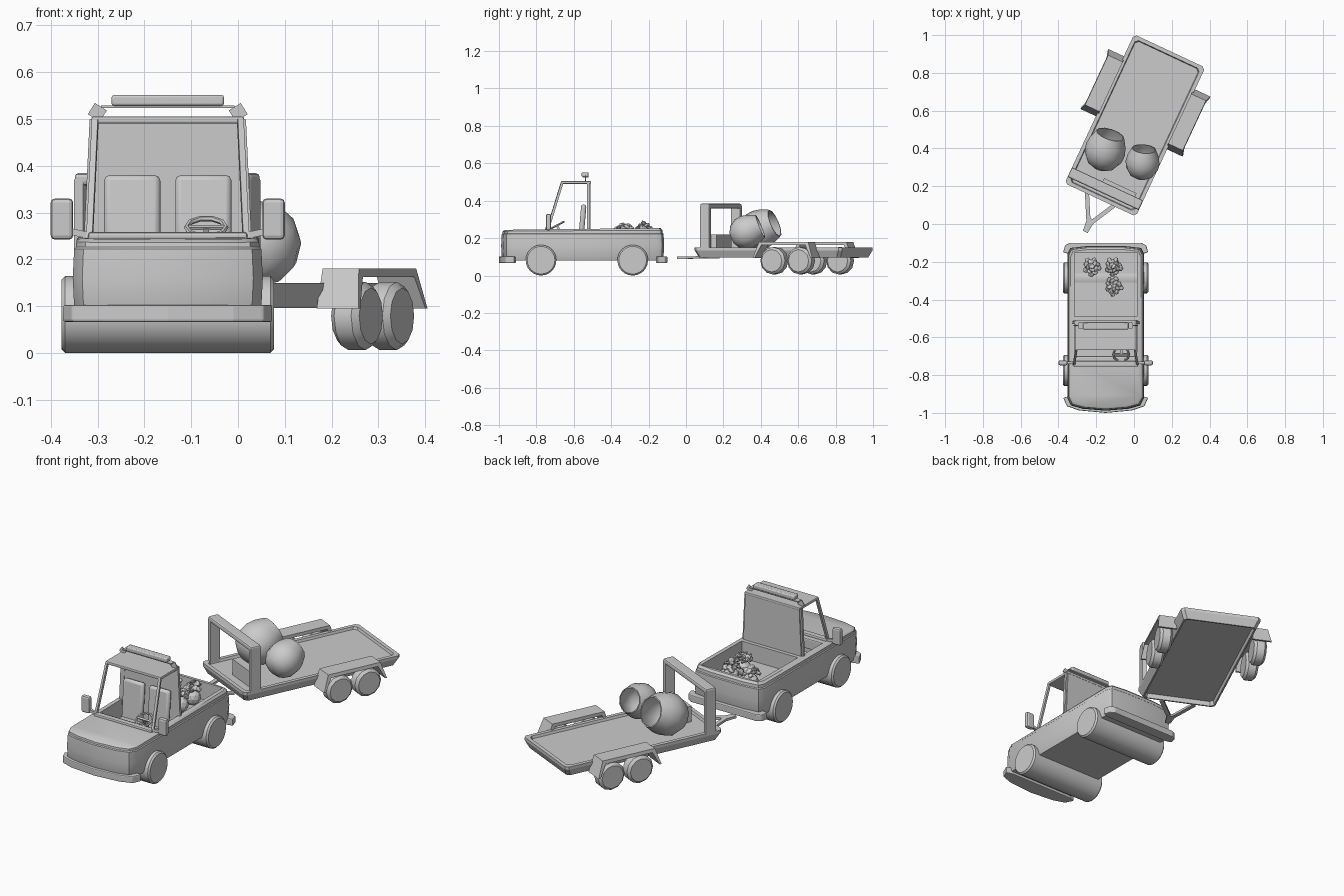
import bpy, bmesh, math, random
from mathutils import Vector, Matrix

if "Cube" in bpy.data.objects:
    bpy.data.objects.remove(bpy.data.objects["Cube"])

random.seed(4)
gray = bpy.data.materials.new("light gray")
gray.diffuse_color = (0.6, 0.6, 0.6, 1)
gray.use_nodes = True
gray.node_tree.nodes["Principled BSDF"].inputs["Base Color"].default_value = gray.diffuse_color

TRUCK = Matrix.Translation((-0.15, 0, 0))
TRAILER = Matrix.Translation((0.005, 0.522, 0)) @ Matrix.Rotation(math.radians(-25), 4, 'Z')


def finish(name, bm, frame, bevel=0, smooth=False):
    bmesh.ops.recalc_face_normals(bm, faces=bm.faces[:])
    bm.transform(frame)
    me = bpy.data.meshes.new(name)
    bm.to_mesh(me)
    bm.free()
    me.materials.append(gray)
    ob = bpy.data.objects.new(name, me)
    bpy.context.collection.objects.link(ob)
    if bevel:
        m = ob.modifiers.new("bevel", 'BEVEL')
        m.width, m.segments, m.limit_method = bevel, 2, 'ANGLE'
    if smooth:
        bpy.ops.object.select_all(action='DESELECT')
        ob.select_set(True)
        bpy.context.view_layer.objects.active = ob
        bpy.ops.object.shade_smooth_by_angle(angle=math.radians(35))
    return ob


def loft(name, rings, frame, closed=False, **kw):
    """Skin a list of equal-length rings; cap the ends, or join them when closed."""
    bm = bmesh.new()
    vs = [[bm.verts.new(p) for p in r] for r in rings]
    n = len(vs[0])
    for a, b in zip(vs, vs[1:] + (vs[:1] if closed else [])):
        for i in range(n):
            bm.faces.new((a[i], a[(i + 1) % n], b[(i + 1) % n], b[i]))
    if not closed:
        bm.faces.new(vs[0])
        bm.faces.new(vs[-1])
    return finish(name, bm, frame, **kw)


def box(name, x, y, z, frame, **kw):
    rect = [(x[0], y[0]), (x[1], y[0]), (x[1], y[1]), (x[0], y[1])]
    return loft(name, [[(a, b, c) for a, b in rect] for c in z], frame, **kw)


def beam(name, p, q, w, d, frame, **kw):
    """Rectangular bar between two points."""
    p, q = Vector(p), Vector(q)
    rot = (q - p).to_track_quat('Z', 'Y').to_matrix().to_4x4()
    return box(name, (-w / 2, w / 2), (-d / 2, d / 2), (0, (q - p).length),
               frame @ Matrix.Translation(p) @ rot, **kw)


def mirrored(half):
    return half + [(-x, y) for x, y in reversed(half) if abs(x) > 1e-5]


def wheel(name, x0, x1, y, z, r, sides, frame, chamfer):
    prof = [(x0, r - chamfer), (x0 + chamfer, r), (x1 - chamfer, r), (x1, r - chamfer)]
    rings = [[(x, y + q * math.cos(2 * math.pi * i / sides), z + q * math.sin(2 * math.pi * i / sides))
              for i in range(sides)] for x, q in prof]
    return loft(name, rings, frame, smooth=True)


def cut(target, cutter):
    cutter.hide_render = True
    cutter.hide_set(True)
    m = target.modifiers.new("cut", 'BOOLEAN')
    m.operation, m.object, m.solver = 'DIFFERENCE', cutter, 'EXACT'


# ---- Truck body: curved ends, belt step and gently sloping hood ----
outline = mirrored([(0, -.985), (.12, -.975), (.18, -.958), (.2, -.92), (.2, -.16), (.185, -.13), (.1, -.12)])


def body_ring(s, z, slope=0):
    out = []
    for x, y in outline:
        h = z - slope * max(0, -.75 - y) / .23
        out.append((x * s, -.55 + (y + .55) * (1 - (1 - s) * .5), h))
    return out


body = loft("truck_body", [body_ring(.97, .08), body_ring(1, .1), body_ring(1.015, .16),
                           body_ring(1, .222), body_ring(.98, .226), body_ring(.975, .242, .006),
                           body_ring(.93, .253, .01)], TRUCK, smooth=True)
cut(body, box("cargo_cutter", (-.165, .165), (-.49, -.15), (.16, .4), TRUCK))
cut(body, box("cabin_cutter", (-.165, .165), (-.735, -.525), (.13, .4), TRUCK))

# ---- Bumpers ----
front = mirrored([(0, -1.0), (.14, -.987), (.205, -.965), (.225, -.92), (.19, -.91)])
rear = mirrored([(0, -.1), (.19, -.1), (.215, -.113), (.225, -.15), (.19, -.16)])
for name, pts in (("front_bumper", front), ("rear_bumper", rear)):
    loft(name, [[(x, y, z) for x, y in pts] for z in (.066, .103)], TRUCK, bevel=.005)

# ---- Full-width truck wheels ----
for name, y in (("front_wheels", -.775), ("rear_wheels", -.285)):
    wheel(name, -.227, .227, y, .082, .082, 24, TRUCK, .008)

# ---- Cab: rear wall, windshield frame, roof ----
wall = [(-.17, .16), (.17, .16), (.17, .25), (.158, .5), (-.158, .5), (-.17, .25)]
loft("cab_rear_wall", [[(x, y, z) for x, z in wall] for y in (-.526, -.51)], TRUCK)
box("roof", (-.163, .163), (-.668, -.508), (.49, .505), TRUCK, bevel=.004)
box("cowl", (-.17, .17), (-.755, -.725), (.235, .258), TRUCK, bevel=.006)
box("dashboard", (-.165, .165), (-.735, -.7), (.19, .245), TRUCK, bevel=.006)
for s, side in ((-1, "left"), (1, "right")):
    beam(side + "_windshield_pillar", (s * .167, -.74, .245), (s * .155, -.662, .498), .013, .013, TRUCK)
    beam(side + "_rear_pillar", (s * .167, -.522, .245), (s * .155, -.522, .498), .013, .024, TRUCK)
    beam(side + "_roof_rail", (s * .158, -.537, .502), (s * .143, -.537, .526), .005, .03, TRUCK)
    # Side mirror with its arm
    box(side + "_mirror", sorted((s * .202, s * .25)), (-.748, -.722), (.242, .33), TRUCK, bevel=.009)
    beam(side + "_mirror_arm", (s * .165, -.735, .25), (s * .21, -.735, .26), .014, .014, TRUCK)
    # Seat back and cushion
    x = s * .076
    box(side + "_seat_back", (-.06, .06), (-.014, .014), (-.16, .07),
        TRUCK @ Matrix.Translation((x, -.552, .31)) @ Matrix.Rotation(math.radians(-5), 4, 'X'),
        bevel=.012, smooth=True)
    box(side + "_seat_cushion", (x - .06, x + .06), (-.645, -.55), (.13, .185), TRUCK, bevel=.012)
beam("roof_rail_bar", (-.143, -.537, .526), (.143, -.537, .526), .03, .005, TRUCK)
box("roof_light_bar", (-.12, .12), (-.558, -.52), (.528, .551), TRUCK, bevel=.005, smooth=True)

# ---- Steering wheel ----
steer = TRUCK @ Matrix.Translation((.082, -.69, .268)) @ Matrix.Rotation(math.radians(28), 4, 'X')
rings = []
for i in range(10):
    a = 2 * math.pi * i / 10
    rings.append([((.042 + .006 * math.cos(b)) * math.cos(a), (.042 + .006 * math.cos(b)) * math.sin(a),
                   .006 * math.sin(b)) for b in (k * math.pi / 3 for k in range(6))])
loft("steering_wheel", rings, steer, closed=True, smooth=True)
beam("steering_spoke", (-.04, 0, 0), (.04, 0, 0), .01, .006, steer)
beam("steering_column", (0, 0, 0), (0, 0, -.06), .012, .012, steer)

# ---- Leafy clumps in the cargo bed: rounded base with a spreading crown ----
for n, (cx, cy) in enumerate([(-.222, -.225), (-.108, -.225), (-.108, -.328)]):
    bm = bmesh.new()
    bmesh.ops.create_icosphere(bm, subdivisions=2, radius=.04, matrix=Matrix.Translation((cx, cy, .2)))
    for i in range(16):
        a, r = i * 2.4, .042 * math.sqrt(i / 16)
        p = Matrix.Translation((cx + r * math.cos(a), cy + r * math.sin(a),
                                .276 - r * .7 + random.uniform(-.006, .006)))
        tilt = Matrix.Rotation(random.uniform(-.7, .7), 4, 'X') @ Matrix.Rotation(random.uniform(-.7, .7), 4, 'Y')
        bmesh.ops.create_icosphere(bm, subdivisions=1, radius=random.uniform(.016, .02),
                                   matrix=p @ tilt @ Matrix.Diagonal((1, 1, .5, 1)))
    finish("leafy_clump_%d" % (n + 1), bm, Matrix())

# ---- Trailer deck with raised rim and recessed underside ----


def deck_ring(inset, z):
    w, h, c = .208 - inset, .435 - inset, .015
    return [(sx * x, sy * y, z) for sx, sy, pts in
            ((1, -1, ((w - c, h), (w, h - c))), (1, 1, ((w, h - c), (w - c, h))),
             (-1, 1, ((w - c, h), (w, h - c))), (-1, -1, ((w, h - c), (w - c, h)))) for x, y in pts]


loft("trailer_deck", [deck_ring(*r) for r in ((.03, .12), (.026, .096), (.018, .096), (0, .135),
                                             (0, .15), (.02, .15), (.024, .137))], TRAILER)

# ---- Tow hitch ----
for s, side in ((-1, "left"), (1, "right")):
    beam(side + "_tow_arm", (s * .085, -.42, .098), (s * .008, -.565, .096), .022, .012, TRAILER)
loft("tow_coupler", [[(x, y, z) for x, y in ((-.022, -.545), (-.014, -.622), (.014, -.622), (.022, -.545))]
                     for z in (.089, .101)], TRAILER)

# ---- Trailer fenders and tandem wheels ----
arch = [(-.175, .095), (-.145, .18), (.145, .18), (.175, .095),
        (.165, .095), (.13, .162), (-.13, .162), (-.165, .095)]
for s, side in ((-1, "left"), (1, "right")):
    loft(side + "_fender", [[(s * (u - (z - .095) * t), v + .132, z) for v, z in arch]
                            for u, t in ((.2, 0), (.298, .15))], TRAILER)
    for k, v in enumerate((.06, .218)):
        a, b = sorted((s * .214, s * .28))
        wheel("%s_trailer_wheel_%d" % (side, k + 1), a, b, v, .079, .073, 12, TRAILER, .013)

# ---- Front gate frame and low toolbox ----
for s, side in ((-1, "left"), (1, "right")):
    box(side + "_gate_post", sorted((s * .185, s * .208)), (-.398, -.342), (.135, .372), TRAILER, bevel=.003)
box("gate_top_bar", (-.208, .208), (-.398, -.342), (.358, .384), TRAILER, bevel=.008)
box("toolbox", (-.03, .16), (-.365, -.322), (.135, .22), TRAILER)

# ---- Hollow tilted drums, open toward the rear ----
profile = [(-.95, .35), (-.75, .7), (-.35, .95), (.05, 1), (.45, .92), (.9, .72),
           (.9, .66), (.45, .85), (0, .92), (-.4, .85), (-.75, .5)]
for name, pos, r, yaw in (("large_drum", (-.153, .388, .243), .108, -18), ("small_drum", (.045, .323, .233), .09, -6)):
    rings = [[(q * r * math.cos(i * math.pi / 6), q * r * math.sin(i * math.pi / 6), h * r) for i in range(12)]
             for h, q in profile]
    frame = (Matrix.Translation(pos) @ Matrix.Rotation(math.radians(yaw), 4, 'Z')
             @ Matrix.Rotation(math.radians(-68), 4, 'X'))
    loft(name, rings, frame, smooth=True)
